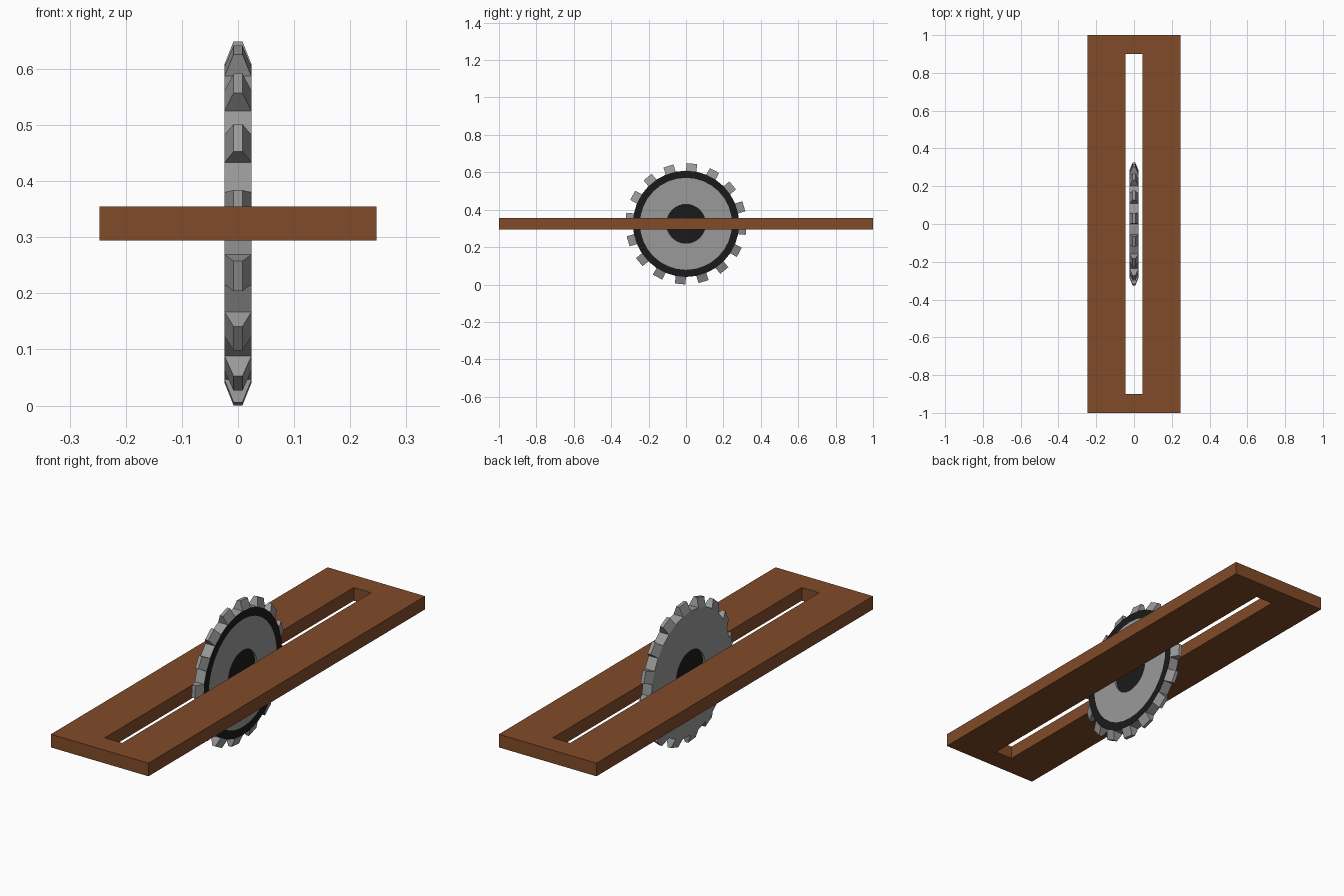
import bpy, bmesh
from math import sin, cos, pi

if "Cube" in bpy.data.objects:
    bpy.data.objects.remove(bpy.data.objects["Cube"])

CENTRE_Z = 0.3245


def material(name, rgb):
    m = bpy.data.materials.new(name)
    m.diffuse_color = (*rgb, 1)
    m.use_nodes = True
    m.node_tree.nodes["Principled BSDF"].inputs["Base Color"].default_value = m.diffuse_color
    return m


def finish(bm, name, mats):
    bmesh.ops.recalc_face_normals(bm, faces=bm.faces[:])
    mesh = bpy.data.meshes.new(name)
    bm.to_mesh(mesh)
    bm.free()
    for m in mats:
        mesh.materials.append(m)
    obj = bpy.data.objects.new(name, mesh)
    obj.location.z = CENTRE_Z
    bpy.context.collection.objects.link(obj)
    return obj


wood = material("wood", (0.22, 0.07, 0.022))
black = material("black", (0.01, 0.01, 0.01))
steel = material("steel", (0.32, 0.32, 0.32))

# slotted wooden board: a rectangular frame extruded upward
bm = bmesh.new()
corners = [(-1, -1), (1, -1), (1, 1), (-1, 1)]
outer = [bm.verts.new((0.247 * x, y, -0.03)) for x, y in corners]
inner = [bm.verts.new((0.044 * x, 0.9 * y, -0.03)) for x, y in corners]
frame = []
for i in range(4):
    j = (i + 1) % 4
    frame.append(bm.faces.new((outer[i], outer[j], inner[j], inner[i])))
ext = bmesh.ops.extrude_face_region(bm, geom=frame, use_keep_orig=True)
top = [v for v in ext["geom"] if isinstance(v, bmesh.types.BMVert)]
bmesh.ops.translate(bm, verts=top, vec=(0, 0, 0.06))
finish(bm, "board", [wood])

# saw disc: 32-sided rings (x, radius) joined by strips, with recessed hubs
SIDES = 32
profile = [(-0.014, 0.104), (-0.024, 0.104), (-0.024, 0.284), (0.024, 0.284),
           (0.024, 0.246), (0.024, 0.104), (0.014, 0.104)]
RIM, DARK_RING = 2, 3
bm = bmesh.new()
rings = [[bm.verts.new((x, r * sin(2 * pi * k / SIDES), r * cos(2 * pi * k / SIDES)))
          for k in range(SIDES)] for x, r in profile]
tooth_faces = []
for s in range(len(rings) - 1):
    a, b = rings[s], rings[s + 1]
    for k in range(SIDES):
        n = (k + 1) % SIDES
        f = bm.faces.new((a[k], a[n], b[n], b[k]))
        f.material_index = 1 if s == DARK_RING else 0
        if s == RIM and k % 2 == 0:
            tooth_faces.append((k, f))
for ring in (rings[0], rings[-1]):
    bm.faces.new(ring).material_index = 1

# teeth: every other rim face pulled outward and narrowed
for k, f in tooth_faces:
    angle = 2 * pi * (k + 0.5) / SIDES
    tip = bmesh.ops.extrude_discrete_faces(bm, faces=[f])["faces"][0]
    for v in tip.verts:
        v.co.x *= 0.33
        v.co.y += 0.0405 * sin(angle)
        v.co.z += 0.0405 * cos(angle)
finish(bm, "saw_disc", [steel, black])
